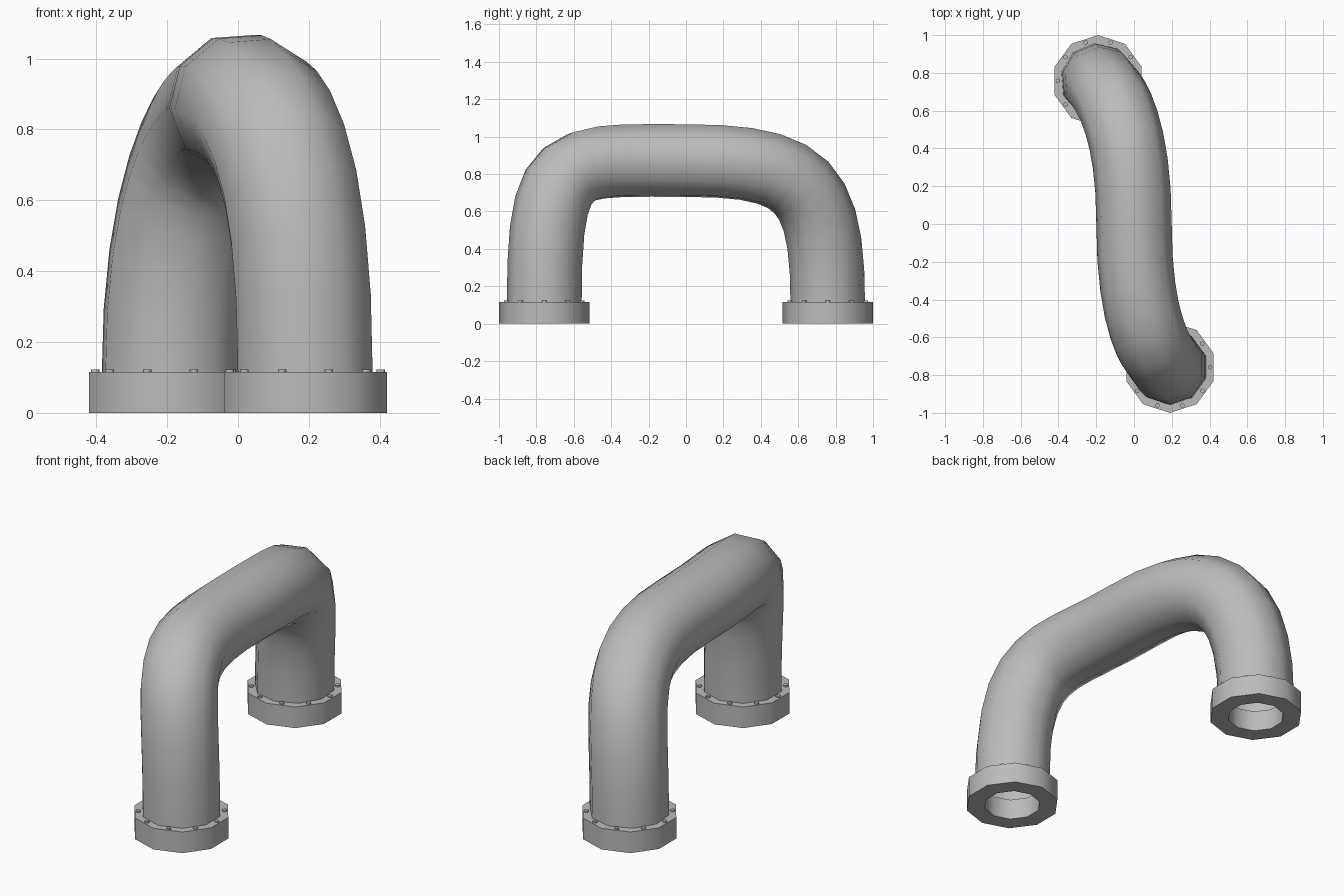
import bpy, bmesh, math
from mathutils import Vector

cube = bpy.data.objects.get("Cube")
if cube:
    bpy.data.objects.remove(cube, do_unlink=True)

SIDES = 10
STEPS = 10
LEG_X, LEG_Y = 0.19, 0.758
FLANGE_H = 0.115

metal = bpy.data.materials.new("grey_metal")
metal.use_nodes = True
grey = (0.5, 0.5, 0.5, 1)
metal.diffuse_color = grey
metal.node_tree.nodes["Principled BSDF"].inputs["Base Color"].default_value = grey


def finish(bm, name, outward=True):
    if outward:
        bmesh.ops.recalc_face_normals(bm, faces=bm.faces)
    mesh = bpy.data.meshes.new(name)
    bm.to_mesh(mesh)
    bm.free()
    mesh.materials.append(metal)
    obj = bpy.data.objects.new(name, mesh)
    bpy.context.collection.objects.link(obj)
    bpy.ops.object.select_all(action='DESELECT')
    obj.select_set(True)
    bpy.context.view_layer.objects.active = obj
    bpy.ops.object.shade_smooth_by_angle(angle=math.radians(50))
    return obj


def bezier(p, t):
    """Point and unit tangent on a cubic curve."""
    s = 1 - t
    point = p[0]*s**3 + p[1]*3*s*s*t + p[2]*3*s*t*t + p[3]*t**3
    tangent = (p[1]-p[0])*s*s + (p[2]-p[1])*2*s*t + (p[3]-p[2])*t*t
    return point, tangent.normalized()


def bridge(bm, a, b):
    for i in range(SIDES):
        j = (i + 1) % SIDES
        bm.faces.new((a[i], a[j], b[j], b[i]))


# Bent pipe: a ring swept along two curve spans without twisting
def make_pipe():
    top = Vector((0, 0, 0.872))
    front = Vector((LEG_X, -LEG_Y, 0.1))
    back = Vector((-LEG_X, LEG_Y, 0.1))
    up, along = Vector((0, 0, 1)), Vector((0, 1, 0))
    spans = [(front, front + up*0.83, top - along*0.66, top),
             (top, top + along*0.63, back + up*0.65, back)]
    path = [bezier(spans[0], i/STEPS) for i in range(STEPS)]
    path += [bezier(spans[1], i/STEPS) for i in range(STEPS + 1)]

    bm = bmesh.new()
    side, last, rings = -along, up, []
    for point, tangent in path:
        side = last.rotation_difference(tangent) @ side
        side = (side - tangent*side.dot(tangent)).normalized()
        other = tangent.cross(side)
        ring = []
        for i in range(SIDES):
            a = math.tau*i/SIDES
            ring.append(bm.verts.new(point + (side*math.cos(a) + other*math.sin(a))*0.2))
        rings.append(ring)
        last = tangent
    for a, b in zip(rings, rings[1:]):
        bridge(bm, a, b)
    finish(bm, "bent_pipe", outward=False)


# Ring flange with an open bore
def make_flange(name, x, y):
    bm = bmesh.new()
    rings = []
    for r, z in ((0.242, 0), (0.242, FLANGE_H), (0.146, FLANGE_H), (0.146, 0)):
        rings.append([bm.verts.new((r*math.sin(math.tau*i/SIDES),
                                    r*math.cos(math.tau*i/SIDES), z))
                      for i in range(SIDES)])
    for i in range(4):
        bridge(bm, rings[i], rings[(i + 1) % 4])
    finish(bm, name).location = (x, y, 0)


# Low bolt heads around the flange, one per flat side
def make_bolts(name, x, y):
    bm = bmesh.new()
    for i in range(SIDES):
        a = math.tau*i/SIDES
        made = bmesh.ops.create_cone(bm, cap_ends=True, segments=8,
                                     radius1=0.012, radius2=0.012, depth=0.012)
        bmesh.ops.translate(bm, verts=made["verts"],
                            vec=(0.213*math.cos(a), 0.213*math.sin(a), FLANGE_H + 0.002))
    finish(bm, name).location = (x, y, 0)


make_pipe()
for label, sign in (("front", 1), ("back", -1)):
    make_flange(label + "_flange", sign*LEG_X, -sign*LEG_Y)
    make_bolts(label + "_bolts", sign*LEG_X, -sign*LEG_Y)
